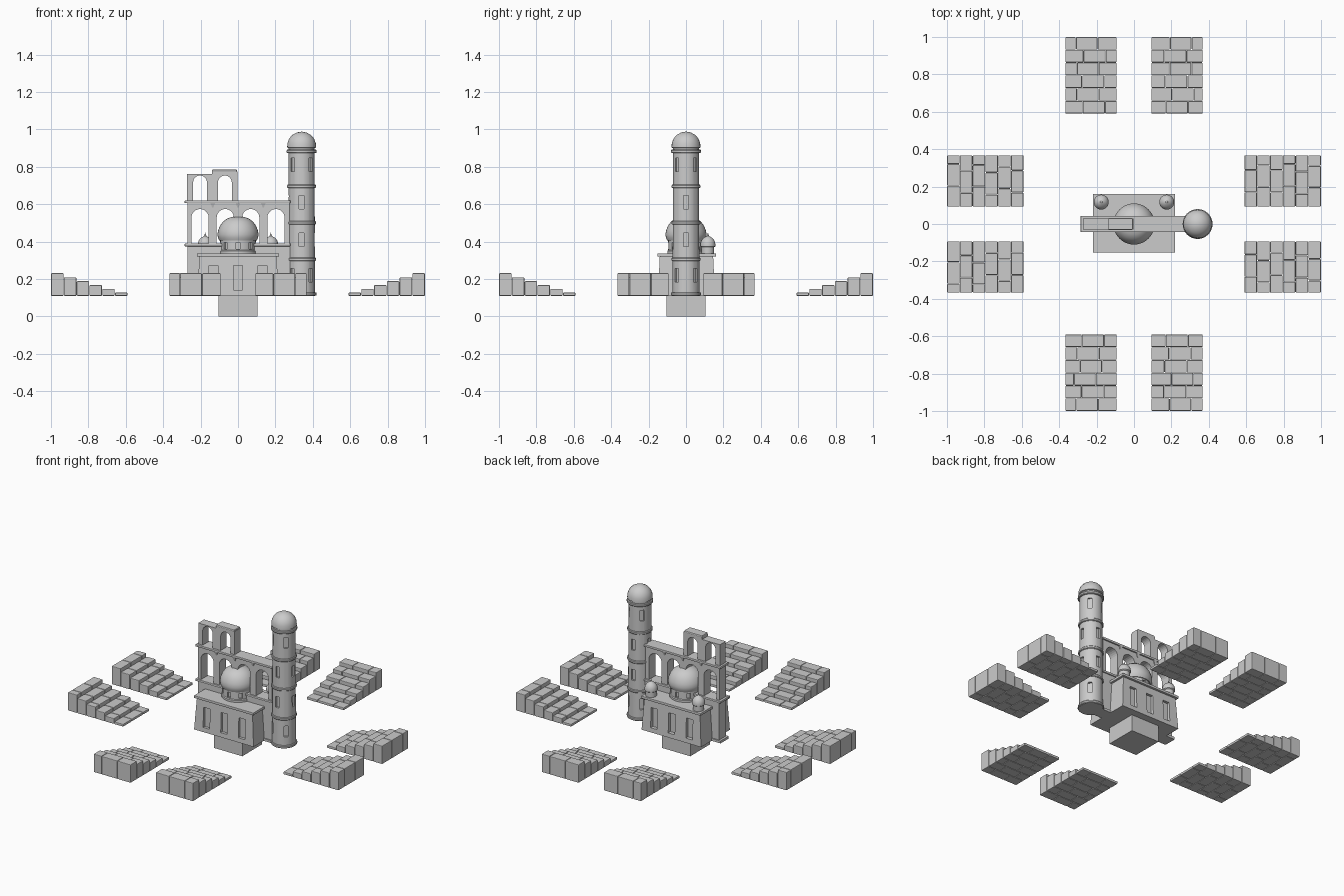
import bpy, bmesh, math, random
from mathutils import Matrix, Vector

if "Cube" in bpy.data.objects:
    bpy.data.objects.remove(bpy.data.objects["Cube"])

random.seed(4)


def add_box(bm, lo, hi):
    c = [(a + b) / 2 for a, b in zip(lo, hi)]
    s = [b - a for a, b in zip(lo, hi)]
    m = Matrix.Translation(c) @ Matrix.Diagonal((*s, 1))
    return bmesh.ops.create_cube(bm, size=1, matrix=m)["verts"]


def finish(name, bm, bevel=0.0, smooth=False):
    bmesh.ops.recalc_face_normals(bm, faces=bm.faces)
    me = bpy.data.meshes.new(name)
    bm.to_mesh(me)
    bm.free()
    ob = bpy.data.objects.new(name, me)
    bpy.context.collection.objects.link(ob)
    if bevel:
        mod = ob.modifiers.new("bevel", "BEVEL")
        mod.width, mod.segments = bevel, 2
    if smooth:
        bpy.ops.object.select_all(action="DESELECT")
        ob.select_set(True)
        bpy.context.view_layer.objects.active = ob
        bpy.ops.object.shade_smooth_by_angle(angle=math.radians(35))
    return ob


def box(name, lo, hi, bevel=0.0):
    bm = bmesh.new()
    add_box(bm, lo, hi)
    return finish(name, bm, bevel)


def lathe(name, profile, at, seg=32):
    bm = bmesh.new()
    vs = [bm.verts.new((r, 0, z)) for r, z in profile]
    es = [bm.edges.new(p) for p in zip(vs, vs[1:])]
    bmesh.ops.spin(bm, geom=vs + es, cent=(0, 0, 0), axis=(0, 0, 1),
                   angle=math.tau, steps=seg, use_duplicate=False)
    bmesh.ops.remove_doubles(bm, verts=bm.verts, dist=1e-5)
    bmesh.ops.translate(bm, vec=(*at, 0), verts=bm.verts)
    return finish(name, bm, smooth=True)


def carve(target, bm):
    cutter = finish(target.name + "_cutter", bm)
    cutter.hide_render = cutter.hide_viewport = True
    mod = target.modifiers.new("recesses", "BOOLEAN")
    mod.operation, mod.object, mod.solver = "DIFFERENCE", cutter, "EXACT"


def arcade(name, centres, width, x0, x1, z0, spring, top, hy):
    pts = [(x0, z0), (x0, top), (x1, top), (x1, z0)]
    r = width / 2
    for c in sorted(centres, reverse=True):
        pts.append((c + r, z0))
        pts += [(c + r * math.cos(math.pi * i / 12), spring + r * math.sin(math.pi * i / 12))
                for i in range(13)]
        pts.append((c - r, z0))
    bm = bmesh.new()
    f = bm.faces.new([bm.verts.new((x, -hy, z)) for x, z in pts])
    ext = bmesh.ops.extrude_face_region(bm, geom=[f])["geom"]
    bmesh.ops.translate(bm, vec=(0, 2 * hy, 0),
                        verts=[v for v in ext if isinstance(v, bmesh.types.BMVert)])
    return finish(name, bm)


# Foundation block under the centre
box("foundation", (-.105, -.105, 0), (.105, .105, .115))

# Hall with slightly battered walls and recessed panels on all sides
bm = bmesh.new()
for v in add_box(bm, (-.205, -.14, .11), (.205, .145, .325)):
    if v.co.z < .2:
        v.co.x *= 1.07
        v.co.y *= 1.07
hall = finish("hall", bm)
bm = bmesh.new()
for s in (-1, 1):
    for x in (-.13, 0, .13):
        add_box(bm, (x - .024, s * .15 - .02, .14), (x + .024, s * .15 + .02, .272))
carve(hall, bm)
box("hall_roof", (-.22, -.152, .32), (.22, .16, .337), .003)

# Central dome and drum with slot windows
drum = lathe("drum", [(0, .33), (.1, .33), (.1, .35), (.095, .355), (.095, .41), (0, .41)], (0, 0))
bm = bmesh.new()
for i in range(8):
    vs = add_box(bm, (.085, -.01, .36), (.12, .01, .395))
    bmesh.ops.rotate(bm, verts=vs, cent=(0, 0, 0), matrix=Matrix.Rotation(i * math.tau / 8, 3, "Z"))
carve(drum, bm)
lathe("central_dome", [(0, .405), (.1, .405), (.107, .42), (.11, .438), (.106, .46), (.096, .485),
                       (.08, .507), (.058, .523), (.032, .532), (0, .537)], (0, 0), 40)

# Small rear turrets
for s in (-1, 1):
    lathe("turret", [(0, .33), (.034, .33), (.034, .37), (.04, .375), (.04, .388), (.036, .403),
                     (.027, .417), (.013, .426), (.006, .43), (0, .448)], (s * .175, .117), 24)

# Ruined arched wall running through the hall
box("wall_foot", (-.285, -.043, .11), (.28, .043, .126))
box("wall_base", (-.27, -.036, .12), (.28, .036, .375))
box("lower_cornice", (-.285, -.043, .375), (.28, .043, .39), .003)
bays = (-.203, -.068, .068, .203)
arcade("middle_arcade", bays, .092, -.27, .275, .388, .528, .607, .034)
box("upper_cornice", (-.285, -.043, .605), (.28, .043, .62), .003)
arcade("upper_arch_left", (-.203,), .074, -.272, -.135, .618, .716, .76, .03)
arcade("upper_arch_right", (-.07,), .074, -.14, -.003, .618, .716, .775, .03)
box("upper_arch_cap", (-.14, -.031, .77), (-.006, .031, .785), .005)
for x in (-.135, 0, .135):
    bm = bmesh.new()
    for v in add_box(bm, (x - .012, -.042, .582), (x + .012, .042, .606)):
        if v.co.z < .59:
            v.co.x = x + (v.co.x - x) * .3
            v.co.y *= .85
    finish("arcade_bracket", bm)

# Tall round tower with rings and slit windows
TX = .34
tower = lathe("tower", [(0, .11), (.072, .11), (.069, .88), (0, .88)], (TX, 0))
bm = bmesh.new()
for level, z in enumerate((.22, .41, .61, .81)):
    for i in range(4):
        vs = add_box(bm, (.058, -.013, z - .036), (.1, .013, z + .036))
        bmesh.ops.rotate(bm, verts=vs, cent=(0, 0, 0),
                         matrix=Matrix.Rotation((i + .5 * ((level + 1) % 2) if level != 3 else i + .5) * math.pi / 2, 3, "Z")
                         if level != 2 else Matrix.Rotation(i * math.pi / 2, 3, "Z"))
        bmesh.ops.translate(bm, verts=vs, vec=(TX, 0, 0))
carve(tower, bm)
for z, r in ((.12, .08), (.305, .077), (.5, .077), (.695, .077), (.882, .08)):
    lathe("tower_ring", [(0, z - .009), (r - .003, z - .009), (r, z - .005), (r, z + .005),
                         (r - .003, z + .009), (0, z + .009)], (TX, 0))
lathe("tower_dome", [(0, .888), (.07, .888), (.07, .9), (.077, .903), (.076, .925), (.067, .95), (.05, .97),
                     (.026, .983), (0, .988)], (TX, 0))

# Eight brick stair blocks, two on each side, rising outward
D = .41 / 6
heights = (.127, .147, .167, .188, .209, .231)
for side in range(4):
    for s in (-1, 1):
        bm = bmesh.new()
        for row, h in enumerate(heights):
            off = random.uniform(-.04, .04)
            cuts = (.38, .8) if row % 2 else (.25, .68)
            edges = [0] + [c + off for c in cuts] + [1]
            for a, b in zip(edges, edges[1:]):
                xa, xb = (.092 + .276 * t for t in (a, b))
                add_box(bm, (xa + .001, .59 + row * D + .001, .11),
                        (xb - .001, .59 + (row + 1) * D - .001, h))
        bmesh.ops.scale(bm, vec=(s, 1, 1), verts=bm.verts)
        bmesh.ops.rotate(bm, verts=bm.verts, cent=(0, 0, 0),
                         matrix=Matrix.Rotation(side * math.pi / 2, 3, "Z"))
        finish("brick_stairs", bm, .004)
